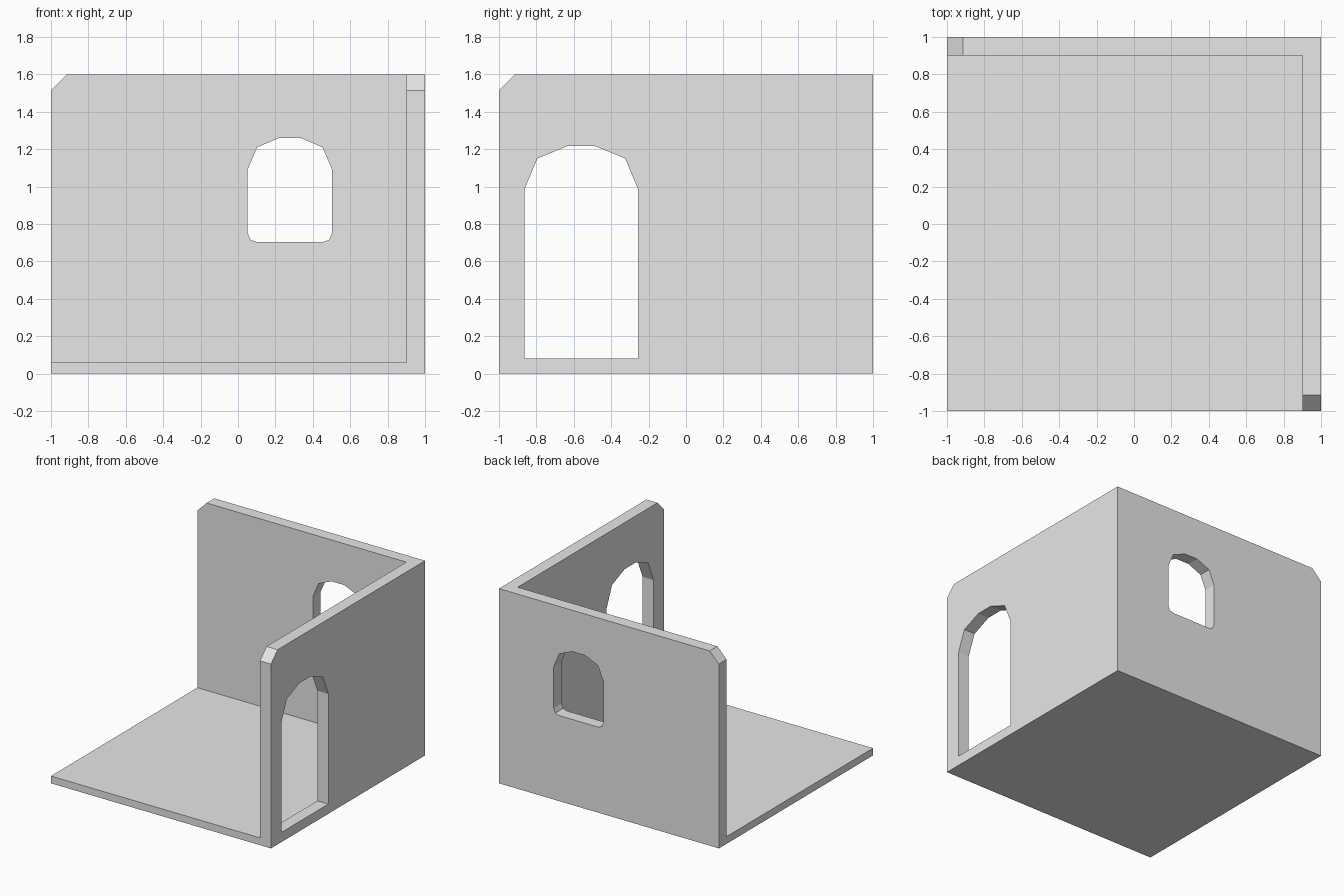
import bpy, bmesh
from mathutils import Vector

cube = bpy.data.objects.get("Cube")
if cube:
    bpy.data.objects.remove(cube, do_unlink=True)

grey = bpy.data.materials.new("plain grey")
grey.use_nodes = True
colour = (0.8, 0.8, 0.8, 1)
grey.diffuse_color = colour
grey.node_tree.nodes["Principled BSDF"].inputs["Base Color"].default_value = colour

HEIGHT, THICK, FLOOR, CHAMFER = 1.6, 0.1, 0.06, 0.085


def arch(centre, half_profile):
    """Mirror the right half of an opening around its centre line."""
    return ([(centre + u, z) for u, z in half_profile]
            + [(centre - u, z) for u, z in reversed(half_profile)])


def slab(name, loops, place, thickness):
    """Fill the outline and its openings, then extrude along the depth."""
    bm = bmesh.new()
    edges = []
    for loop in loops:
        verts = [bm.verts.new(place(u, v)) for u, v in loop]
        edges += [bm.edges.new((a, b)) for a, b in zip(verts, verts[1:] + verts[:1])]
    bmesh.ops.triangle_fill(bm, use_beauty=True, edges=edges)
    extruded = bmesh.ops.extrude_face_region(bm, geom=bm.faces[:], use_keep_orig=True)
    moved = [g for g in extruded["geom"] if isinstance(g, bmesh.types.BMVert)]
    bmesh.ops.translate(bm, verts=moved, vec=Vector(thickness))
    bmesh.ops.recalc_face_normals(bm, faces=bm.faces[:])
    mesh = bpy.data.meshes.new(name)
    bm.to_mesh(mesh)
    bm.free()
    mesh.materials.append(grey)
    obj = bpy.data.objects.new(name, mesh)
    bpy.context.collection.objects.link(obj)
    return obj


def wall_outline(end):
    """Wall side with its free upper corner cut off."""
    return [(-1, 0), (end, 0), (end, HEIGHT), (-1 + CHAMFER, HEIGHT), (-1, HEIGHT - CHAMFER)]


inner = 1 - THICK

# Back wall with a rounded window
window = arch(0.277, [(0.175, 0.703), (0.21, 0.715), (0.225, 0.75),
                      (0.225, 1.093), (0.175, 1.21), (0.058, 1.26)])
slab("back_wall", [wall_outline(1), window],
     lambda u, z: (u, inner, z), (0, THICK, 0))

# Left wall with an arched doorway
doorway = arch(-0.56, [(0.304, 0.08), (0.304, 0.985), (0.235, 1.15), (0.073, 1.217)])
slab("left_wall", [wall_outline(inner), doorway],
     lambda u, z: (inner, u, z), (THICK, 0, 0))

# Floor between the walls
slab("floor", [[(-1, -1), (inner, -1), (inner, inner), (-1, inner)]],
     lambda u, v: (u, v, 0), (0, 0, FLOOR))
